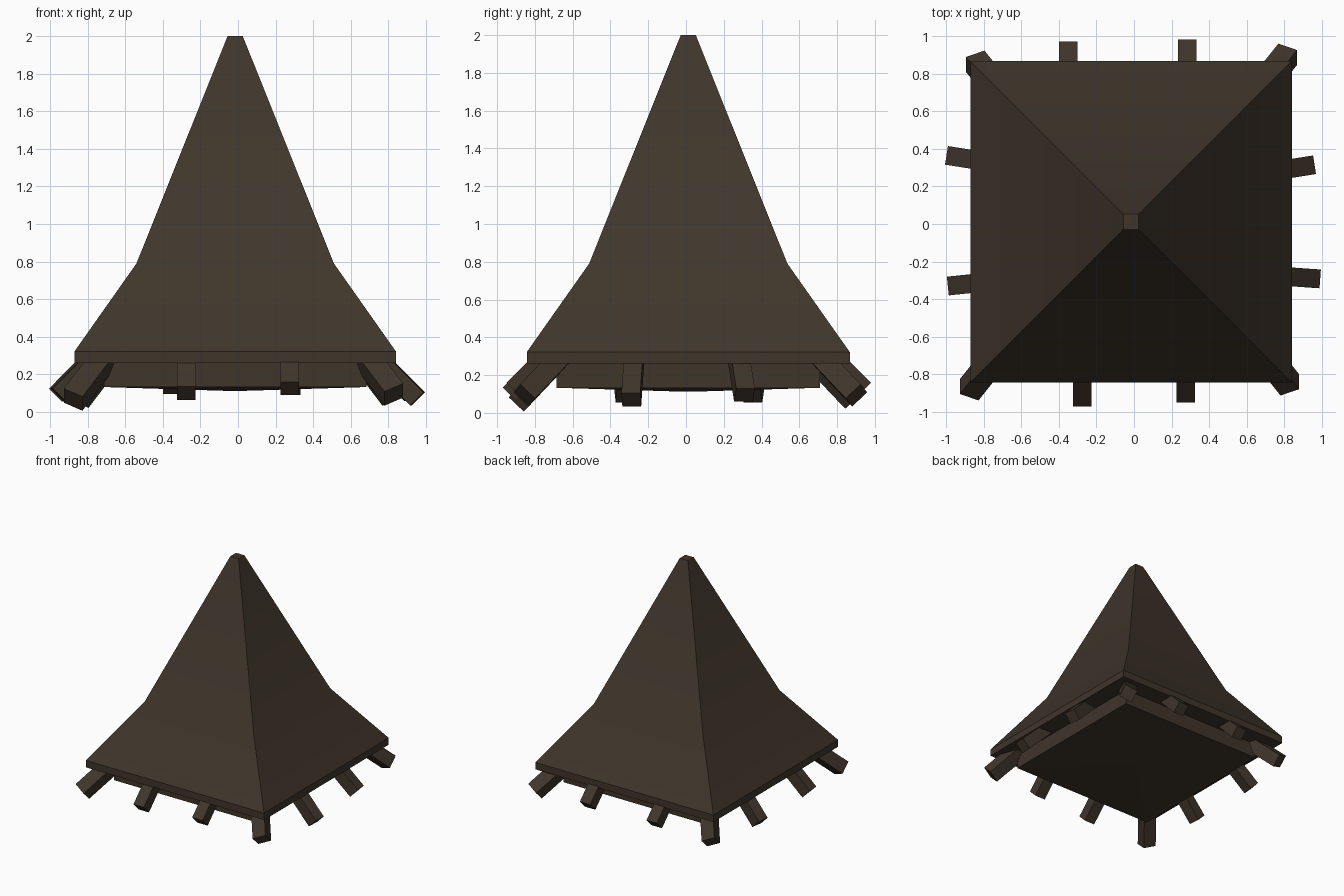
import bpy, bmesh, math
from mathutils import Vector

if "Cube" in bpy.data.objects:
    bpy.data.objects.remove(bpy.data.objects["Cube"])

wood = bpy.data.materials.new("dark brown wood")
wood.diffuse_color = (0.050, 0.036, 0.024, 1)
wood.use_nodes = True
wood.node_tree.nodes["Principled BSDF"].inputs["Base Color"].default_value = wood.diffuse_color
CX, CY = -0.015, 0.012          # roof centre


def finish(name, bm):
    bmesh.ops.recalc_face_normals(bm, faces=bm.faces[:])
    me = bpy.data.meshes.new(name)
    bm.to_mesh(me)
    bm.free()
    me.materials.append(wood)
    ob = bpy.data.objects.new(name, me)
    bpy.context.collection.objects.link(ob)
    return ob


def stacked_squares(name, profile):
    """Closed square loft through (half width, height) pairs."""
    bm = bmesh.new()
    rings = [[bm.verts.new((CX + sx * h, CY + sy * h, z))
              for sx, sy in ((-1, -1), (1, -1), (1, 1), (-1, 1))] for h, z in profile]
    for a, b in zip(rings, rings[1:]):
        for i in range(4):
            j = (i + 1) % 4
            bm.faces.new((a[i], a[j], b[j], b[i]))
    bm.faces.new(rings[0][::-1])
    bm.faces.new(rings[-1])
    return finish(name, bm)


def beam(name, corner, u, v, length=0.38):
    """Square beam: end face spanned by u and v at corner, running up into the roof."""
    corner, u, v = Vector(corner), Vector(u), Vector(v)
    axis = u.cross(v).normalized()
    if axis.z < 0:
        axis = -axis
    bm = bmesh.new()
    bmesh.ops.create_cube(bm, size=1)
    for p in bm.verts:
        a, b, c = (k + 0.5 for k in p.co)
        p.co = corner + u * a + v * b + axis * length * c
    return finish(name, bm)


# Flared spire roof with eave band
roof = stacked_squares("spire_roof", [(0.855, 0.262), (0.855, 0.322), (0.525, 0.79), (0.04, 2.0)])
bpy.context.view_layer.objects.active = roof
roof.select_set(True)
bpy.ops.object.shade_smooth_by_angle(angle=math.radians(25))

# Square base under the eaves, with a slightly bulging underside
stacked_squares("base_block", [(0.02, 0.112), (0.697, 0.133), (0.697, 0.30)])

# Side rafters: tip x, tip y, tip top height, outward heading in degrees
side_rafters = [
    ("front_rafter", -0.275, -0.97, 0.135, -90), ("front_rafter", 0.275, -0.95, 0.16, -90),
    ("back_rafter", -0.35, 0.97, 0.165, 90), ("back_rafter", 0.283, 0.98, 0.16, 90),
    ("right_rafter", 0.99, -0.292, 0.105, -4), ("right_rafter", 0.96, 0.315, 0.13, 9),
    ("left_rafter", -0.99, -0.33, 0.125, 186), ("left_rafter", -0.997, 0.365, 0.125, 171),
]
for name, x, y, z, deg in side_rafters:
    out = Vector((math.cos(math.radians(deg)), math.sin(math.radians(deg)), 0))
    side = Vector((-out.y, out.x, 0)) * 0.1
    beam(name, Vector((x, y, z)) - side / 2, side, out * -0.07 + Vector((0, 0, -0.07)))

# Corner rafters, rolled so that a ridge faces up; mirrored to each corner
corner_rafters = [(-0.926, -0.904, 0.125), (0.878, -0.878, 0.152),
                  (0.867, 0.925, 0.152), (-0.894, 0.888, 0.14)]
for x, y, z in corner_rafters:
    sx, sy = math.copysign(1, x), math.copysign(1, y)
    beam("corner_rafter", (x, y, z), (0.0, -0.079 * sy, -0.075), (-0.099 * sx, 0.034 * sy, -0.043))
